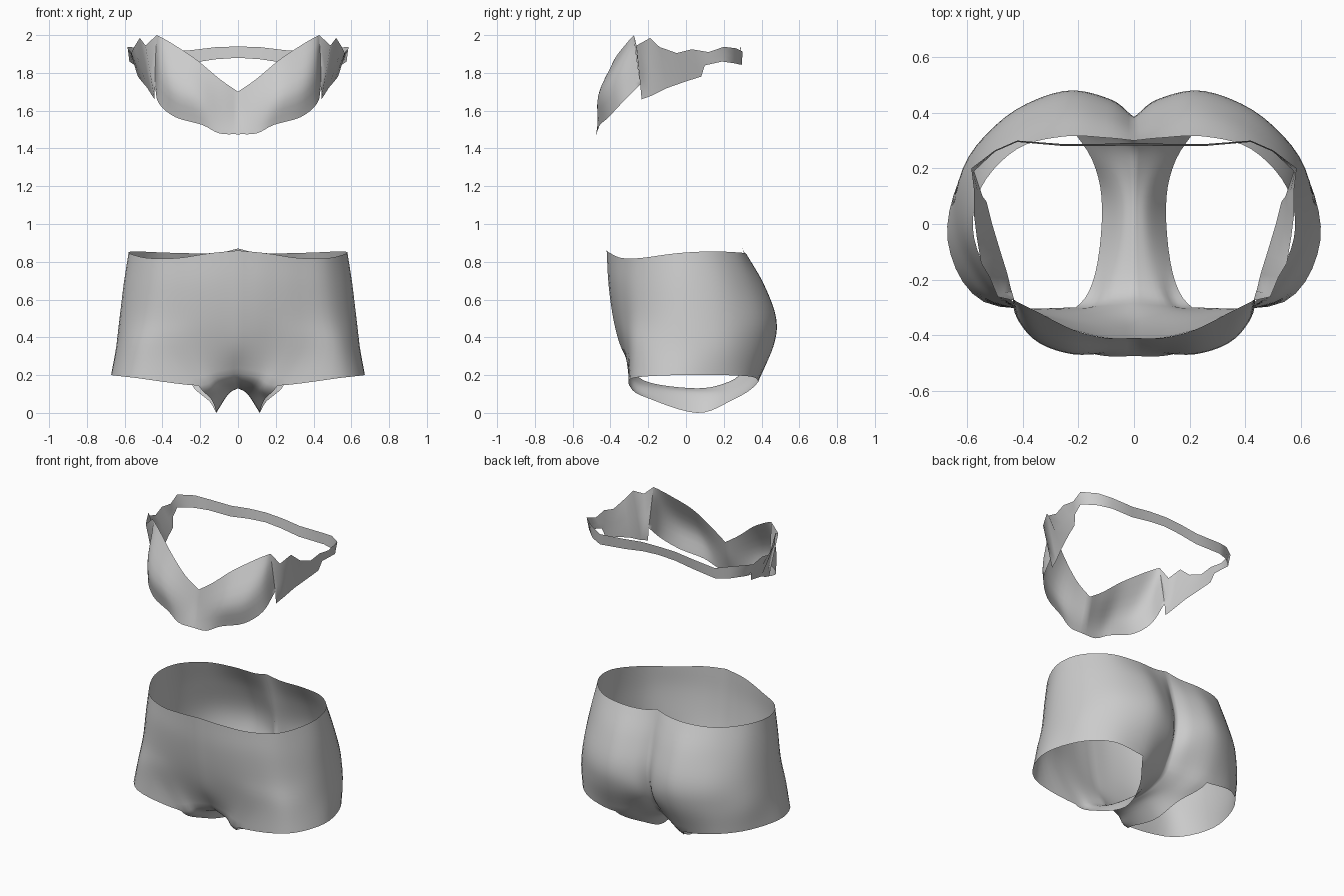
import bpy, bmesh
from mathutils import Vector as V


def spline(pts, n):
    """Catmull-Rom curve through pts with n steps per span."""
    p = [V(q) for q in pts]
    p = [2 * p[0] - p[1]] + p + [2 * p[-1] - p[-2]]
    out = []
    for i in range(1, len(p) - 2):
        a, b, c, d = p[i - 1:i + 3]
        for k in range(n):
            t = k / n
            out.append(0.5 * (2 * b + (c - a) * t + (2 * a - 5 * b + 4 * c - d) * t * t
                              + (3 * b - a - 3 * c + d) * t ** 3))
    return out + [p[-2]]


def loft(rows, n):
    """Run splines through matching points of dense rows."""
    return list(zip(*[spline(col, n) for col in zip(*rows)]))


def garment(name, grids):
    """Turn half-side point grids into one mirrored, smooth sheet."""
    bm = bmesh.new()
    for grid in grids:
        vs = [[bm.verts.new(p) for p in row] for row in grid]
        for r0, r1 in zip(vs, vs[1:]):
            for i in range(len(r0) - 1):
                bm.faces.new((r0[i], r0[i + 1], r1[i + 1], r1[i]))
    bmesh.ops.remove_doubles(bm, verts=bm.verts, dist=0.0005)
    geo = bm.verts[:] + bm.edges[:] + bm.faces[:]
    bmesh.ops.mirror(bm, geom=geo, axis='X', merge_dist=0.0005)
    bmesh.ops.recalc_face_normals(bm, faces=bm.faces)
    for f in bm.faces:
        f.smooth = True
    me = bpy.data.meshes.new(name)
    bm.to_mesh(me)
    bm.free()
    ob = bpy.data.objects.new(name, me)
    bpy.context.collection.objects.link(ob)
    return ob


# Shorts: half cross-sections from centre front round the hip to centre back
waist_z = [.86, .845, .82, .82, .845, .855, .85, .845, .848, .87]
waist = [(0, -.42), (.15, -.40), (.32, -.34), (.48, -.24), (.575, -.05),
         (.55, .13), (.42, .27), (.25, .315), (.1, .31), (0, .30)]
upper = [(0, -.41), (.15, -.395), (.32, -.345), (.49, -.25), (.60, -.05),
         (.575, .17), (.44, .33), (.25, .41), (.1, .39), (0, .35)]
middle = [(0, -.385), (.15, -.37), (.33, -.33), (.51, -.25), (.62, -.05),
          (.60, .19), (.46, .38), (.25, .475), (.09, .445), (0, .385)]
lower = [(0, -.345), (.14, -.335), (.34, -.315), (.54, -.26), (.64, -.05),
         (.615, .2), (.47, .375), (.26, .46), (.08, .43), (0, .36)]
hem = [(0, -.27, .21), (.11, -.285, .185), (.21, -.30, .145), (.54, -.28, .185), (.67, -.06, .2),
       (.61, .2, .2), (.46, .355, .19), (.25, .38, .16), (.1, .33, .185), (0, .29, .21)]
N = 5
rows = [[(x, y, z) for (x, y), z in zip(waist, waist_z)]]
rows += [[(x, y, z) for x, y in r] for r, z in ((upper, .68), (middle, .5), (lower, .35))]
rows = [spline(r, N) for r in rows + [hem]]
body = loft(rows, N)

# Gusset: strip under the crotch from front to back, centre line to inner leg hem
K = 2 * N + 1
mids = [[(0, -.17, .155), (.07, -.17, .13), (.14, -.18, .07)],
        [(0, .06, .13), (.05, .06, .1), (.115, .06, 0)],
        [(0, .2, .155), (.075, .22, .115), (.15, .23, .06)]]
stations = [rows[-2][:K], rows[-1][:K]] + [spline(m, N) for m in mids]
stations += [rows[-1][::-1][:K], rows[-2][::-1][:K]]
gusset = loft(stations, N)[N:-N]
garment("shorts", [body, gusset])

# Top: bust panel columns (upper edge, middle, lower edge) from the centre outward
cups = [[(0, -.41, 1.70), (0, -.435, 1.59), (0, -.475, 1.475)],
        [(.10, -.41, 1.77), (.10, -.453, 1.62), (.10, -.475, 1.48)],
        [(.22, -.38, 1.87), (.22, -.465, 1.68), (.19, -.455, 1.525)],
        [(.34, -.32, 1.95), (.34, -.425, 1.73), (.33, -.41, 1.565)],
        [(.40, -.29, 1.985), (.41, -.35, 1.80), (.42, -.34, 1.64)],
        [(.43, -.275, 2.0), (.437, -.26, 1.87), (.44, -.24, 1.74)]]
bust = loft([spline(c, 4) for c in cups], 4)

# Side wing with ragged edges, narrowing into the back band (upper edge, lower edge)
wing = [[(.43, -.275, 2.0), (.44, -.24, 1.74)],
        [(.49, -.262, 1.945), (.442, -.235, 1.66)],
        [(.52, -.19, 1.985), (.455, -.18, 1.68)],
        [(.55, -.14, 1.937), (.48, -.1, 1.72)],
        [(.565, -.05, 1.905), (.51, 0, 1.755)],
        [(.575, .03, 1.925), (.53, .08, 1.78)],
        [(.575, .12, 1.91), (.545, .10, 1.84)],
        [(.585, .2, 1.938), (.575, .19, 1.86)],
        [(.50, .265, 1.93), (.50, .26, 1.85)],
        [(.42, .30, 1.912), (.42, .295, 1.842)],
        [(.25, .287, 1.92), (.25, .28, 1.852)],
        [(.12, .288, 1.936), (.12, .28, 1.872)],
        [(0, .292, 1.94), (0, .283, 1.88)]]
side = [[V(a).lerp(V(b), t / 2) for t in range(3)] for a, b in wing]
garment("bandeau_top", [bust, side])
